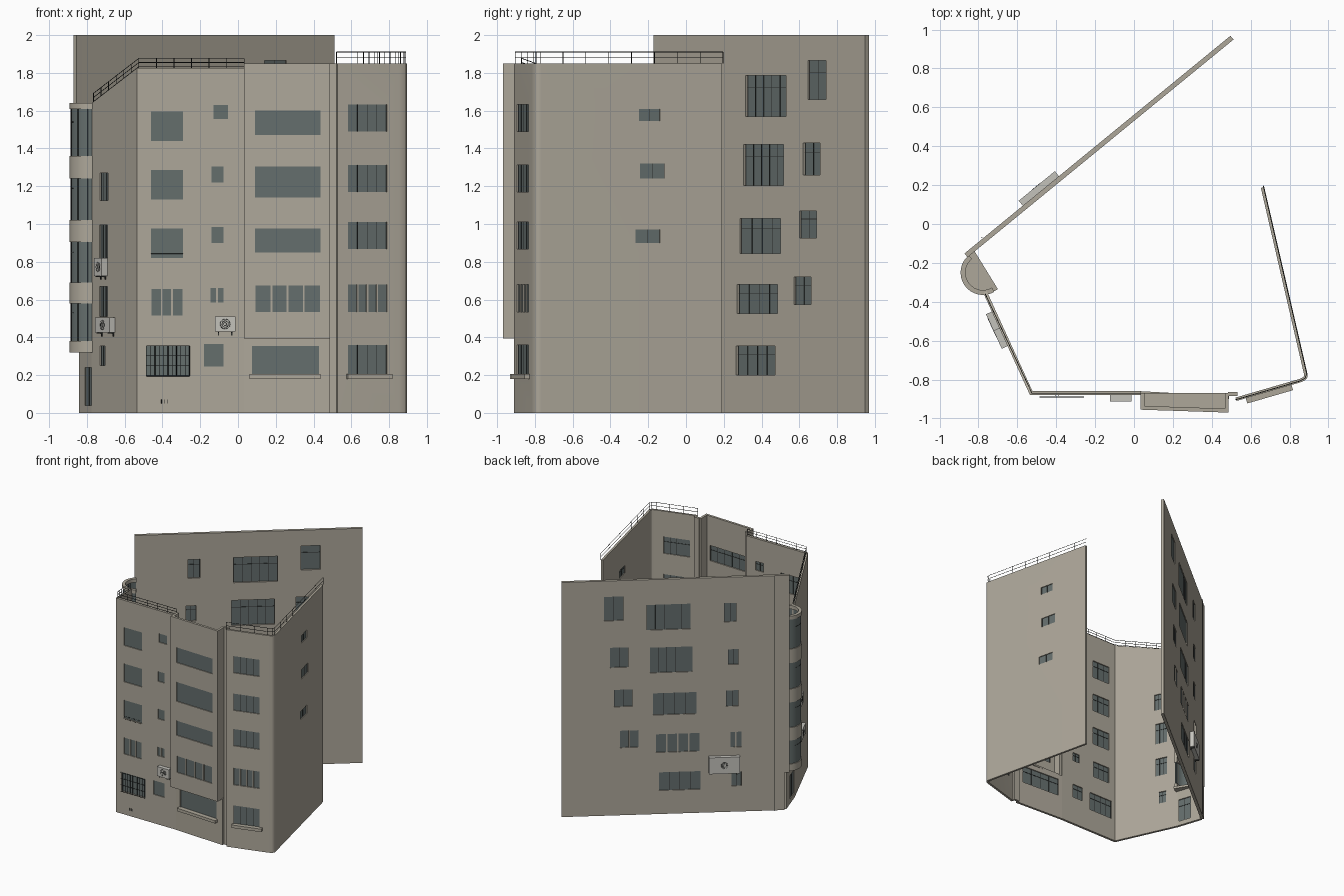
import bpy, bmesh, math
from mathutils import Vector, Matrix

if "Cube" in bpy.data.objects:
    bpy.data.objects.remove(bpy.data.objects["Cube"])
Z = Vector((0, 0, 1))


def material(name, rgb):
    m = bpy.data.materials.new(name)
    m.use_nodes = True
    m.diffuse_color = (*rgb, 1)
    m.node_tree.nodes["Principled BSDF"].inputs["Base Color"].default_value = (*rgb, 1)
    return m


PLASTER = material("beige plaster", (0.42, 0.388, 0.322))
GLASS = material("dark teal glass", (0.128, 0.156, 0.152))
METAL = material("black metal", (0.025, 0.028, 0.027))
CASING = material("pale grey casing", (0.55, 0.54, 0.5))


def finish(name, bm, mat):
    bmesh.ops.recalc_face_normals(bm, faces=bm.faces[:])
    mesh = bpy.data.meshes.new(name)
    bm.to_mesh(mesh)
    bm.free()
    mesh.materials.append(mat)
    ob = bpy.data.objects.new(name, mesh)
    bpy.context.collection.objects.link(ob)
    return ob


def select(ob):
    bpy.ops.object.select_all(action='DESELECT')
    bpy.context.view_layer.objects.active = ob
    ob.select_set(True)


def smooth(ob):
    select(ob)
    bpy.ops.object.shade_smooth_by_angle(angle=math.radians(30))


# A side is an origin, a direction along the wall and an inward normal
def side(p, q):
    o = Vector((*p, 0))
    d = (Vector((*q, 0)) - o).normalized()
    return o, d, Z.cross(d)


def box(bm, s, u0, u1, v0, v1, z0, z1):
    o, d, n = s
    c = o + d * (u0 + u1) / 2 + n * (v0 + v1) / 2 + Z * (z0 + z1) / 2
    m = Matrix.Translation(c) @ Matrix((d, n, Z)).transposed().to_4x4()
    bmesh.ops.create_cube(bm, size=1, matrix=m @ Matrix.Diagonal((u1 - u0, v1 - v0, z1 - z0, 1)))


def slab(name, pts, z0, z1):
    bm = bmesh.new()
    lo, hi = ([bm.verts.new((*p, z)) for p in pts] for z in (z0, z1))
    bm.faces.new(lo)
    bm.faces.new(hi)
    for i in range(len(pts)):
        bm.faces.new((lo[i - 1], lo[i], hi[i], hi[i - 1]))
    finish(name, bm, PLASTER)


def add_wall(bm, pts, t, z0, h0, h1):
    normals = [side(a, b)[2] for a, b in zip(pts, pts[1:])]
    rings = []
    for i, p in enumerate(pts):
        a, b = normals[max(i - 1, 0)], normals[min(i, len(normals) - 1)]
        m = (a + b).normalized()
        out = Vector((*p, 0))
        inn = out + m * t / m.dot(a)
        h = h0 + (h1 - h0) * i / (len(pts) - 1)
        rings.append([bm.verts.new(q + Z * z) for q, z in ((out, z0), (inn, z0), (inn, h), (out, h))])
    for r, s in zip(rings, rings[1:]):
        for k in range(4):
            bm.faces.new((r[k], r[k - 1], s[k - 1], s[k]))
    bm.faces.new(rings[0])
    bm.faces.new(rings[-1])


# Wall with openings (from, to, bottom, top, panes) measured along one axis;
# negative panes are divided by plaster strips on the outside
def facade(name, pts, t, top, seg=0, axis=0, windows=(), z0=0, top_end=None, bars_out=True):
    bm = bmesh.new()
    add_wall(bm, pts, t, z0, top, top_end or top)
    wall = finish(name, bm, PLASTER)
    if not windows:
        return wall
    p, q = pts[seg], pts[seg + 1]
    s = side(p, q)
    length = math.dist(p, q)
    cut, glass, bars, strips = (bmesh.new() for _ in range(4))
    w = 0.0015
    for a, b, lo, hi, n in windows:
        u0, u1 = sorted(length * (x - p[axis]) / (q[axis] - p[axis]) for x in (a, b))
        v0, v1 = (0.005 if bars_out and n > 0 else 0.01), 0.0135
        box(cut, s, u0, u1, -0.03, t + 0.03, lo, hi)
        box(glass, s, u0, u1, 0.007, 0.011, lo, hi)
        for i in range(abs(n) + 1):
            u = u0 + (u1 - u0) * i / abs(n)
            box(bars, s, max(u - w, u0), min(u + w, u1), v0, v1, lo, hi)
            if n < 0 and 0 < i < -n:
                box(strips, s, u - 0.005, u + 0.005, 0, 0.007, lo, hi)
        z = lo + (hi - lo) * 0.7
        box(bars, s, u0, u1, 0.01, v1, z - w, z + w)
    cutter = finish(name + "_cutter", cut, PLASTER)
    cutter.hide_render = True
    mod = wall.modifiers.new("openings", 'BOOLEAN')
    mod.operation, mod.solver, mod.object = 'DIFFERENCE', 'EXACT', cutter
    select(wall)
    bpy.ops.object.modifier_apply(modifier=mod.name)
    bpy.data.objects.remove(cutter)
    finish(name + "_glass", glass, GLASS)
    finish(name + "_window_frames", bars, METAL)
    finish(name + "_window_dividers", strips, PLASTER)
    return wall


def tubes(name, lines, r):
    cu = bpy.data.curves.new(name, 'CURVE')
    cu.dimensions = '3D'
    cu.bevel_depth, cu.bevel_resolution, cu.use_fill_caps = r, 0, True
    for line in lines:
        sp = cu.splines.new('POLY')
        sp.points.add(len(line) - 1)
        for pt, c in zip(sp.points, line):
            pt.co = (*c, 1)
    cu.materials.append(METAL)
    bpy.context.collection.objects.link(bpy.data.objects.new(name, cu))


def railing(name, pts, levels, spacing=0.1):
    pts = [Vector(p) for p in pts]
    lines = [[p + Z * h for p in pts] for h in levels]
    for a, b in zip(pts, pts[1:]):
        n = max(1, round((b - a).length / spacing))
        lines += [[a.lerp(b, i / n), a.lerp(b, i / n) + Z * levels[-1]] for i in range(n + 1)]
    tubes(name, lines, 0.002)


# Air conditioner with fan grille and brackets
def air_conditioner(name, s, u0, u1, z0, z1, depth=0.033):
    o, d, n = s
    body, brackets = bmesh.new(), bmesh.new()
    box(body, s, u0, u1, -depth, 0, z0, z1)
    finish(name, body, CASING)
    c = o + d * (u0 + u1) / 2 + Z * (z0 + z1) / 2 - n * depth
    angles = [math.tau * i / 20 for i in range(21)]
    tubes(name + "_fan_grille", [[c + (d * math.cos(a) + Z * math.sin(a)) * r for a in angles]
                                 for r in (0.026, 0.017, 0.008)], 0.0012)
    for u in (u0 + 0.02, u1 - 0.02):
        box(brackets, s, u - 0.003, u + 0.003, -depth, 0, z0 - 0.006, z0)
        box(brackets, s, u - 0.003, u + 0.003, -0.006, 0, z0 - 0.02, z0)
    finish(name + "_brackets", brackets, METAL)


# Long rear wall, its far end overhanging the entrance
REAR = [(0.496, 0.968), (-0.842, -0.127)]
facade("rear_wall", REAR, 0.025, 2.0, axis=1, windows=[
    (0.335, 0.55, 1.57, 1.785, 5), (0.325, 0.535, 1.205, 1.42, 5), (0.305, 0.52, 0.845, 1.03, 4),
    (0.29, 0.505, 0.525, 0.68, -4), (0.285, 0.49, 0.2, 0.355, 4),
    (0.665, 0.76, 1.66, 1.865, 2), (0.64, 0.73, 1.26, 1.43, 2), (0.62, 0.71, 0.925, 1.07, 2),
    (0.59, 0.68, 0.575, 0.72, -2),
    (0.11, 0.17, 1.62, 1.78, 2), (0.1, 0.15, 1.255, 1.385, 2), (0.1, 0.16, 0.9, 1.035, 2),
    (0.085, 0.14, 0.55, 0.68, -2), (0.085, 0.135, 0.22, 0.34, 2)])
facade("rear_wall_end", [REAR[1], (-0.872, -0.152)], 0.025, 2.0, z0=0.32)
air_conditioner("rear_air_conditioner", side(*REAR), 1.14, 1.38, 0.34, 0.48)
tubes("rear_drainpipe", [[(-0.782, -0.07, 0), (-0.782, -0.07, 2)]], 0.003)

# Sloping left wall
LEFT = [(-0.775, -0.355), (-0.535, -0.88)]
facade("left_wall", LEFT, 0.02, 1.64, top_end=1.825, windows=[
    (-0.73, -0.687, 1.125, 1.27, 3), (-0.733, -0.69, 0.81, 0.995, 3),
    (-0.733, -0.69, 0.51, 0.67, 3), (-0.73, -0.703, 0.25, 0.355, 2)])
air_conditioner("left_upper_air_conditioner", side(*LEFT), 0.105, 0.2, 0.725, 0.82)
air_conditioner("left_lower_air_conditioner", side(*LEFT), 0.115, 0.3, 0.425, 0.505)

# Entrance wall under the rounded tower
facade("entrance_wall", [(-0.842, -0.15), (-0.772, -0.36)], 0.02, 0.33,
       windows=[(-0.811, -0.775, 0.04, 0.24, 2)])

# Front wall with two columns of windows
FRONT = [(-0.535, -0.88), (0.035, -0.88)]
facade("front_wall", FRONT, 0.02, 1.825, bars_out=False, windows=[
    (-0.46, -0.29, z, z + 0.155, 3) for z in (1.44, 1.13, 0.82)] + [
    (-0.14, -0.076, z, z + 0.085, 2) for z in (1.22, 0.9)] + [
    (-0.13, -0.052, 1.555, 1.63, 2), (-0.458, -0.295, 0.515, 0.655, -3),
    (-0.145, -0.077, 0.585, 0.66, -2), (-0.485, -0.257, 0.195, 0.355, 4), (-0.18, -0.077, 0.245, 0.365, 2)])
air_conditioner("front_air_conditioner", side(*FRONT), 0.412, 0.522, 0.43, 0.51)
lines = [[(x, -0.89, 0.195), (x, -0.89, 0.355)] for x in (-0.485 + 0.0228 * i for i in range(11))]
lines += [[(-0.485, -0.89, z), (-0.257, -0.89, z)] for z in (0.195, 0.25, 0.305, 0.355)]
lines += [[(x, -0.882, 0.05), (x, -0.882, 0.07)] for x in (-0.405, -0.39, -0.375)]
tubes("front_window_grilles", lines, 0.0018)
tubes("front_window_guard", [[(-0.46, -0.89, z), (-0.29, -0.89, z)] for z in (0.82, 0.843)], 0.001)

# Projecting bay above a recessed ground floor
BAY = [(0.033, -0.87), (0.033, -0.955), (0.487, -0.97), (0.487, -0.87)]
facade("bay_wall", BAY, 0.02, 1.85, seg=1, z0=0.4, bars_out=False, windows=[
    (0.09, 0.438, 1.47, 1.6, 5), (0.09, 0.438, 1.14, 1.305, 5),
    (0.09, 0.438, 0.85, 0.975, 5), (0.093, 0.433, 0.535, 0.675, -4)])
slab("bay_floor", BAY, 0.395, 0.41)
GROUND = [(0.033, -0.88), (0.487, -0.905)]
facade("bay_ground_wall", GROUND, 0.02, 0.4, bars_out=False, windows=[(0.073, 0.428, 0.205, 0.355, 4)])
facade("recess_strip", [(0.484, -0.885), (0.532, -0.885)], 0.02, 1.85)

# Right wing with a rounded corner
a, b, c = Vector((0.854, -0.815)), Vector((0.904, -0.8)), Vector((0.891, -0.765))
corner = [tuple(a.lerp(b, k / 5).lerp(b.lerp(c, k / 5), k / 5)) for k in range(6)]
WING = [(0.527, -0.91)] + corner + [(0.67, 0.19)]
smooth(facade("right_wing_front", WING[:4], 0.018, 1.85, windows=[
    (0.583, 0.788, z, z + 0.143, 4) for z in (1.49, 1.17, 0.868)] + [
    (0.583, 0.788, 0.535, 0.68, -4), (0.583, 0.788, 0.205, 0.36, 4)]))
smooth(facade("right_wing_side", WING[3:], 0.018, 1.85, seg=3, axis=1, windows=[
    (-0.248, -0.138, 1.545, 1.61, 2), (-0.243, -0.113, 1.24, 1.32, 2), (-0.268, -0.138, 0.9, 0.97, 2)]))

# Ground floor sills
bm = bmesh.new()
box(bm, side(*GROUND), 0.03, 0.405, -0.03, 0, 0.18, 0.205)
box(bm, side(*WING[:2]), 0.05, 0.295, -0.028, 0, 0.18, 0.205)
finish("window_sills", bm, PLASTER)


# Rounded corner tower: a hollow glazed shell with plaster bands
def tower_arc(r):
    arc = [math.radians(130 + 10 * i) for i in range(18)]
    return [(-0.777 + r * math.cos(t), -0.25 + r * math.sin(t)) for t in arc]


bm = bmesh.new()
for lo, hi in ((0.32, 0.38), (0.58, 0.69), (0.905, 1.02), (1.24, 1.36), (1.61, 1.64)):
    add_wall(bm, tower_arc(0.115), 0.025, lo, hi, hi)
smooth(finish("tower_bands", bm, PLASTER))
slab("tower_floor", tower_arc(0.112) + [(-0.7, -0.335), (-0.82, -0.14)], 0.32, 0.34)
bm = bmesh.new()
add_wall(bm, tower_arc(0.108), 0.006, 0.35, 1.62, 1.62)
smooth(finish("tower_glass", bm, GLASS))
ribs = tower_arc(0.109)
tubes("tower_window_frames", [[(*p, 0.35), (*p, 1.62)] for p in ribs[1::3]]
      + [[(*p, z) for p in ribs[3:9]] for z in (0.53, 0.85, 1.19, 1.54)], 0.0014)

# Roof railings
railing("front_roof_railing", [(-0.765, -0.36, 1.64), (-0.525, -0.87, 1.825), (0.033, -0.87, 1.825)],
        (0.008, 0.03, 0.052))
rail_path = [WING[0], corner[0], corner[2], corner[4], WING[-1]]
railing("right_roof_railing", [(x - 0.005, y + 0.006, 1.85) for x, y in rail_path], (0.03, 0.06), 0.13)
